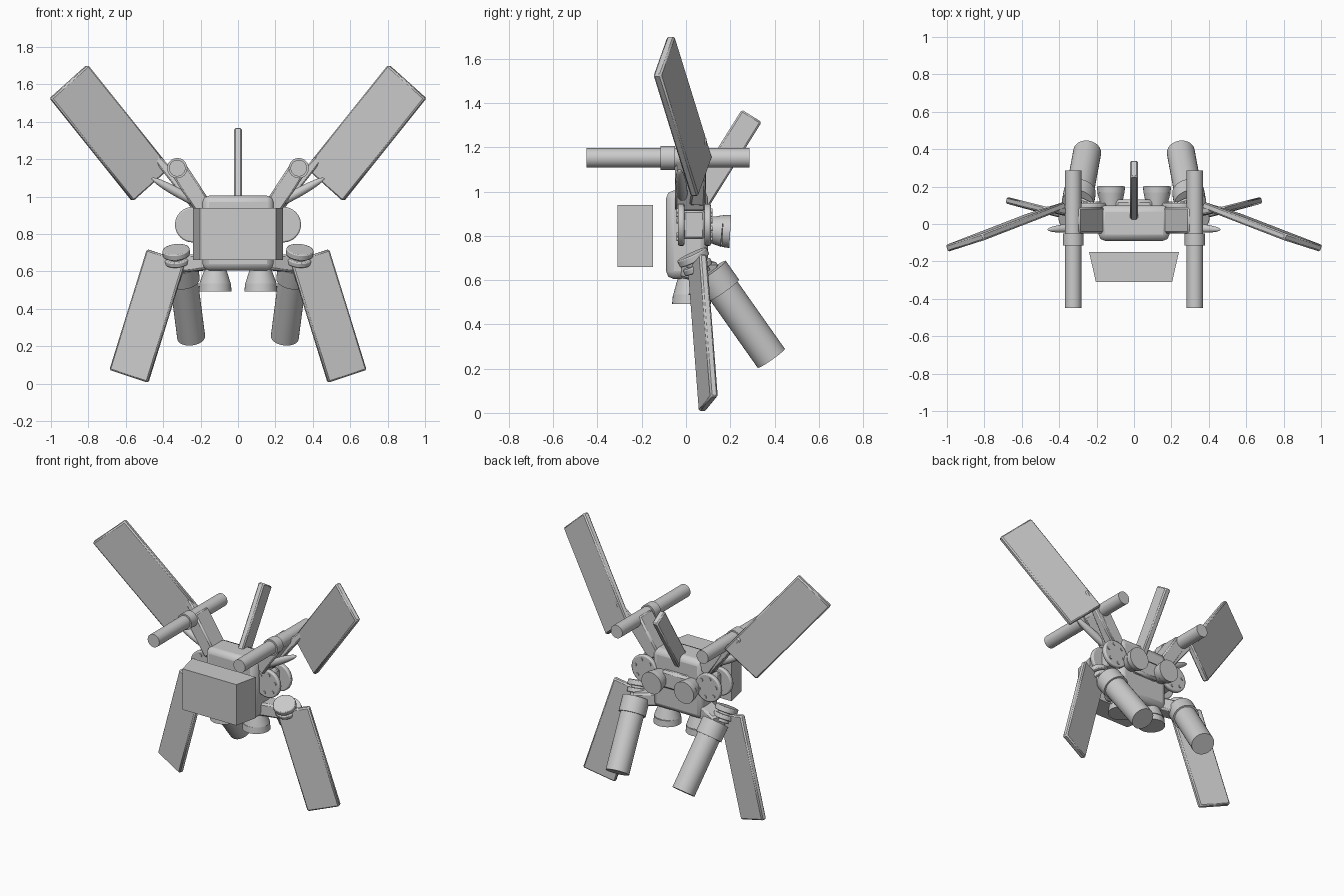
import bpy, bmesh, math
from mathutils import Vector, Matrix

if "Cube" in bpy.data.objects:
    bpy.data.objects.remove(bpy.data.objects["Cube"], do_unlink=True)

grey = bpy.data.materials.new("plain grey")
grey.use_nodes = True
tone = (0.6, 0.6, 0.6, 1)
grey.diffuse_color = tone
grey.node_tree.nodes["Principled BSDF"].inputs["Base Color"].default_value = tone


def finish(name, bm, bevel=0, segments=1):
    bmesh.ops.recalc_face_normals(bm, faces=bm.faces)
    mesh = bpy.data.meshes.new(name)
    bm.to_mesh(mesh)
    bm.free()
    mesh.materials.append(grey)
    ob = bpy.data.objects.new(name, mesh)
    bpy.context.collection.objects.link(ob)
    if bevel:
        mod = ob.modifiers.new("edge bevel", "BEVEL")
        mod.width, mod.segments = bevel, segments
    bpy.ops.object.select_all(action="DESELECT")
    ob.select_set(True)
    bpy.context.view_layer.objects.active = ob
    bpy.ops.object.shade_smooth_by_angle(angle=math.radians(35))
    return ob


def slab(name, center, u, v, thick, bevel=0, taper=1, segments=1):
    """Box spanned by full edge vectors u and v; the +u end is scaled by taper."""
    u, v = Vector(u), Vector(v)
    v -= u * (u.dot(v) / u.length_squared)
    n = u.cross(v).normalized() * thick
    bm = bmesh.new()
    bmesh.ops.create_cube(bm, size=1)
    for p in bm.verts:
        s = taper if p.co.x > 0 else 1
        p.co = Vector(center) + u * p.co.x + (v * p.co.y + n * p.co.z) * s
    return finish(name, bm, bevel, segments)


def tube(name, start, end, r1, r2=None, bevel=0):
    start, end = Vector(start), Vector(end)
    axis = end - start
    bm = bmesh.new()
    bmesh.ops.create_cone(bm, cap_ends=True, segments=32, radius1=r1,
                          radius2=r1 if r2 is None else r2, depth=axis.length)
    turn = axis.to_track_quat("Z", "Y").to_matrix().to_4x4()
    bm.transform(Matrix.Translation((start + end) / 2) @ turn)
    ob = finish(name, bm)
    if bevel:
        mod = ob.modifiers.new("rim bevel", "BEVEL")
        mod.width, mod.segments = bevel, 2
    return ob


# Torso, back pack and dorsal fin
slab("torso", (0, 0.005, 0.805), (0.38, 0, 0), (0, 0.19, 0), 0.4, 0.035, segments=2)
slab("back_pack", (0, 0.1, 0.83), (0.2, 0, 0), (0, 0.06, 0), 0.12, 0.015)
slab("dorsal_fin", (0, 0.172, 1.142), (0, 0.25, 0.4), (0, 0.09, -0.056), 0.042, 0.008)

# Floating chest shield, narrower at the front
slab("chest_shield", (0, -0.23, 0.8), (0, -0.16, 0), (0.48, 0, 0), 0.28)
shield = bpy.data.objects["chest_shield"]
for p in shield.data.vertices:
    if p.co.y < -0.23:
        p.co.x *= 0.85

for side, tag in ((1, "left"), (-1, "right")):
    def m(x, y, z):
        return Vector((x * side, y, z))

    # Wings
    slab("upper_wing_" + tag, m(0.685, -0.015, 1.34), m(0.44, -0.17, 0.55),
         m(0.19, -0.06, -0.19), 0.038, 0.008)
    slab("lower_wing_" + tag, m(0.483, 0.076, 0.362), m(0.2, 0.05, -0.645),
         m(0.205, 0.055, 0.065), 0.036, 0.008)

    # Shoulder strut, wing root and side spike
    slab("shoulder_strut_" + tag, m(0.255, 0.02, 1.05), m(0.15, 0, 0.23),
         m(0, 0.14, 0), 0.095, 0.01)
    slab("wing_root_" + tag, m(0.34, 0.065, 1.1), m(0.25, 0.03, 0.28),
         m(0, 0.07, 0), 0.08, 0.008, taper=0.4)
    bm = bmesh.new()
    bmesh.ops.create_uvsphere(bm, u_segments=24, v_segments=12, radius=1)
    along = m(0.3, -0.02, 0.165).to_track_quat("Z", "Y").to_matrix().to_4x4()
    bm.transform(Matrix.Translation(m(0.31, -0.02, 1.015)) @ along
                 @ Matrix.Diagonal((0.025, 0.025, 0.175, 1)))
    finish("side_spike_" + tag, bm)

    # Long barrel with collar
    tube("barrel_" + tag, m(0.325, -0.45, 1.152), m(0.325, 0.287, 1.152), 0.044)
    tube("barrel_collar_" + tag, m(0.325, -0.115, 1.152), m(0.325, -0.05, 1.152), 0.054)

    # Bolted hip plates, front and back, on an axle block
    slab("axle_block_" + tag, m(0.21, 0.035, 0.85), m(0.1, 0, 0), m(0, 0.1, 0), 0.13, 0.01)
    for place, y, out in (("front", -0.022, -1), ("back", 0.098, 1)):
        tube(f"{place}_plate_{tag}", m(0.242, y - 0.015, 0.85),
             m(0.242, y + 0.015, 0.85), 0.095, bevel=0.008)
        for i in range(6):
            a = math.radians(60 * i + 15)
            x, z = 0.242 + 0.065 * math.cos(a), 0.85 + 0.065 * math.sin(a)
            tube(f"{place}_bolt_{tag}_{i + 1}", m(x, y, z), m(x, y + out * 0.021, z), 0.011)

    # Hip arm and tilted stack of knee discs
    slab("hip_arm_" + tag, m(0.235, 0.06, 0.645), m(0.17, 0.08, -0.02),
         m(-0.04, 0.1, 0), 0.09, 0.012)
    tilt = m(0.1, -0.42, 0.9).normalized()
    base = m(0.325, 0.055, 0.655)
    tube("knee_post_" + tag, base - tilt * 0.03, base + tilt * 0.06, 0.045)
    tube("knee_disc_lower_" + tag, base - tilt * 0.01, base + tilt * 0.02, 0.068, bevel=0.006)
    tube("knee_disc_upper_" + tag, base + tilt * 0.035, base + tilt * 0.07, 0.073, bevel=0.006)

    # Large rear-slanting leg tube with collar
    top, foot = m(0.3, 0.115, 0.63), m(0.25, 0.385, 0.247)
    tube("leg_tube_" + tag, top, foot, 0.075)
    tube("leg_collar_" + tag, top.lerp(foot, -0.02), top.lerp(foot, 0.2), 0.086)

    # Flared nozzles under and behind the torso
    tube("bottom_nozzle_" + tag, m(0.12, 0.02, 0.62), m(0.122, 0.025, 0.535), 0.055, 0.084)
    tube("bottom_nozzle_lip_" + tag, m(0.122, 0.025, 0.535), m(0.122, 0.025, 0.493), 0.084, 0.088)
    tube("rear_nozzle_" + tag, m(0.12, 0.085, 0.83), m(0.123, 0.165, 0.822), 0.052, 0.072)
    tube("rear_nozzle_lip_" + tag, m(0.123, 0.165, 0.822), m(0.123, 0.2, 0.82), 0.072, 0.075)
